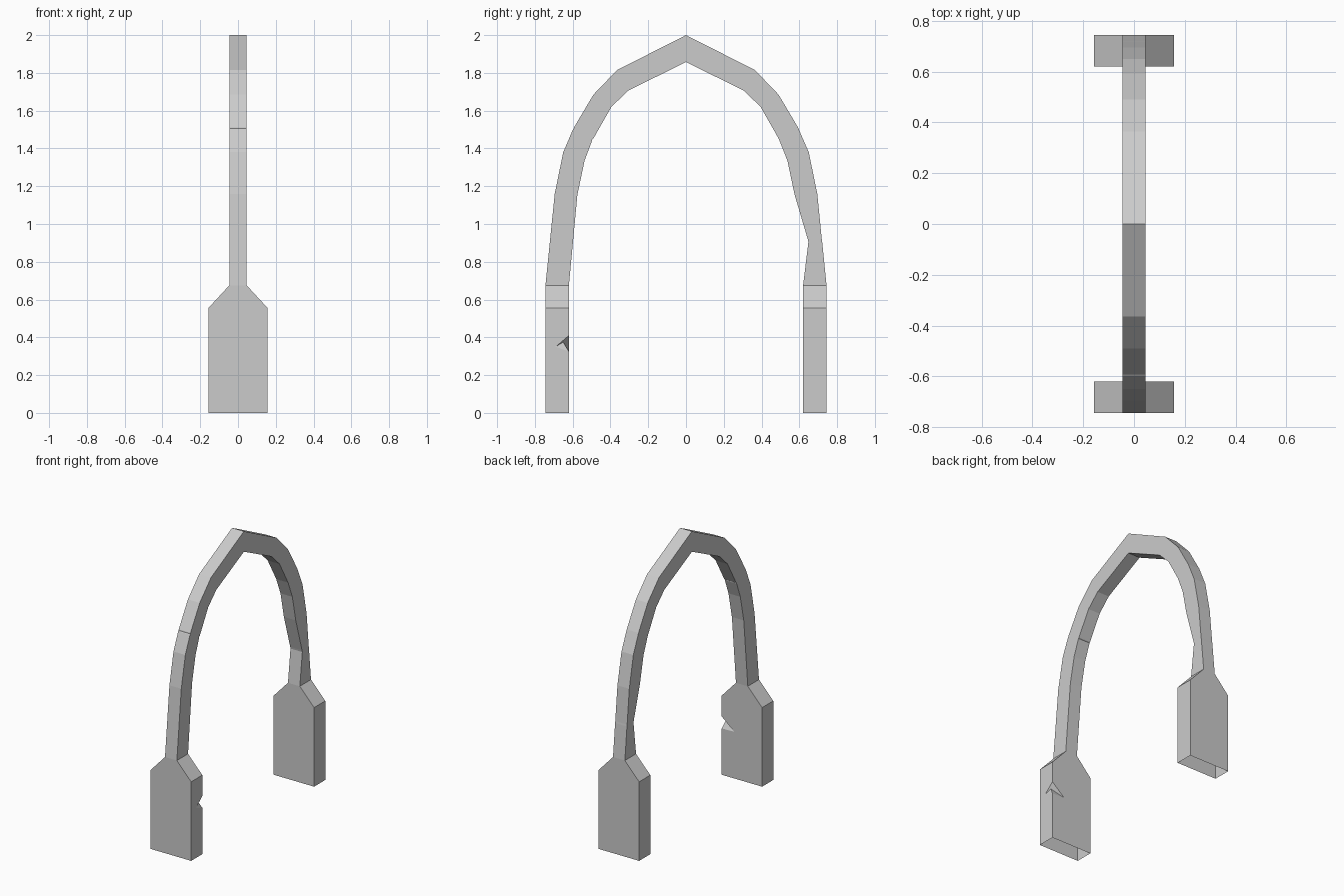
import bpy, bmesh

if "Cube" in bpy.data.objects:
    bpy.data.objects.remove(bpy.data.objects["Cube"])

HALF_X = 0.046      # half thickness of the arch
LEG_X = 0.157       # half width of the legs
Y_OUT, Y_IN = 0.744, 0.62


def finish(bm, name):
    bmesh.ops.recalc_face_normals(bm, faces=bm.faces)
    mesh = bpy.data.meshes.new(name)
    bm.to_mesh(mesh)
    bm.free()
    obj = bpy.data.objects.new(name, mesh)
    bpy.context.collection.objects.link(obj)
    return obj


def leg(name, side, chipped=False):
    """Hollow slab with sloped shoulders, open at bottom and top."""
    bm = bmesh.new()
    profile = [(LEG_X, 0), (LEG_X, 0.555), (HALF_X, 0.675),
               (-HALF_X, 0.675), (-LEG_X, 0.555), (-LEG_X, 0)]
    outer = [bm.verts.new((x, side * Y_OUT, z)) for x, z in profile]
    inner = [bm.verts.new((x, side * Y_IN, z)) for x, z in profile]
    bm.faces.new(outer)
    inner_loop = list(inner)
    wall = [outer[0], outer[1], inner[1], inner[0]]
    if chipped:
        # chip broken out of the inner corner edge
        top, low, on_side, on_inner, deep = [
            bm.verts.new((x, side * y, z)) for x, y, z in (
                (LEG_X, Y_IN, 0.41), (LEG_X, Y_IN, 0.325),
                (LEG_X, 0.69, 0.35), (0.06, Y_IN, 0.328),
                (0.145, 0.65, 0.375))]
        inner_loop[1:1] = [low, on_inner, top]
        wall[3:3] = [top, on_side, low]
        for tri in ((top, deep, on_inner), (top, on_side, deep),
                    (low, on_inner, deep), (low, deep, on_side)):
            bm.faces.new(tri)
    bm.faces.new(inner_loop)
    bm.faces.new(wall)
    for i in (1, 3, 4):
        bm.faces.new((outer[i], outer[i + 1], inner[i + 1], inner[i]))
    return finish(bm, name)


leg("front_leg", -1, chipped=True)
leg("back_leg", 1)

# Arch stations: outer y, outer z, inner y, inner z
foot = [(Y_OUT, 0.675, Y_IN, 0.675)]
lower = [(0.695, 1.16, 0.575, 1.155), (0.65, 1.38, 0.537, 1.335)]
bend = [(0.592, 1.513, 0.49, 1.453)]
upper = [(0.49, 1.685, 0.395, 1.62), (0.365, 1.815, 0.305, 1.707)]
apex = [(0.0, 2.0, 0.0, 1.857)]
crack = [(0.598, 1.502, 0.497, 1.442), (0.593, 1.506, 0.496, 1.449)]
pinch = [(0.721, 0.905, 0.648, 0.905), (0.719, 0.918, 0.645, 0.918)]

front = [(-a, b, -c, d) for a, b, c, d in foot + lower + crack + bend + upper]
back = foot + pinch + lower + bend + upper
stations = front + apex + back[::-1]

# Loft a rectangular section along the stations
bm = bmesh.new()
rings = []
for yo, zo, yi, zi in stations:
    rings.append([bm.verts.new(p) for p in (
        (-HALF_X, yo, zo), (HALF_X, yo, zo),
        (HALF_X, yi, zi), (-HALF_X, yi, zi))])
for a, b in zip(rings, rings[1:]):
    for i in range(4):
        j = (i + 1) % 4
        bm.faces.new((a[i], a[j], b[j], b[i]))
finish(bm, "arch")
